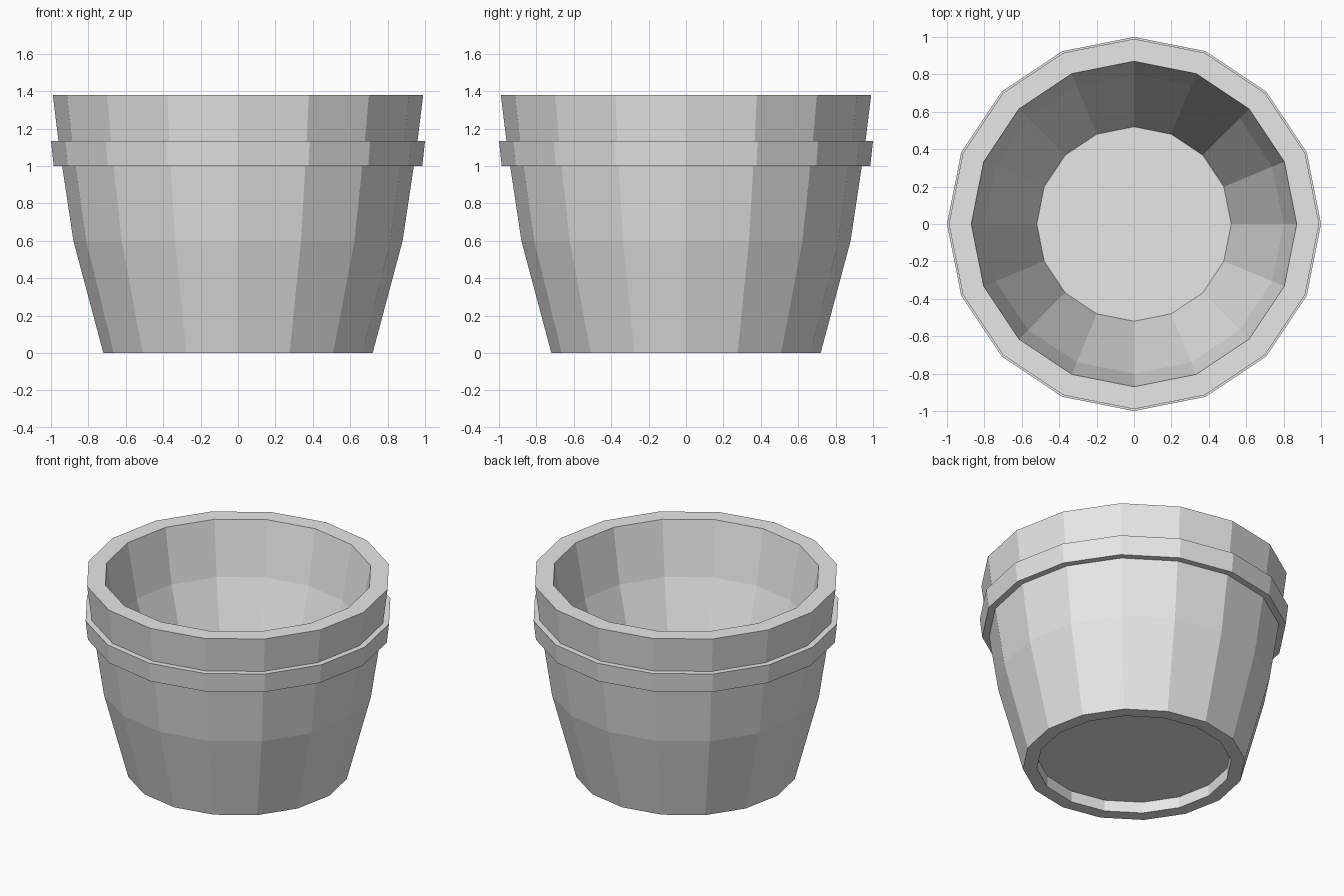
import bpy
import bmesh
from math import cos, sin, tau

SIDES = 16

cube = bpy.data.objects.get("Cube")
if cube:
    bpy.data.objects.remove(cube, do_unlink=True)

# Plain clay colour
clay = bpy.data.materials.new("plain_grey")
clay.use_nodes = True
grey = (0.8, 0.8, 0.8, 1)
clay.diffuse_color = grey
clay.node_tree.nodes["Principled BSDF"].inputs["Base Color"].default_value = grey


def lathe(name, profile, material):
    """Turn (radius, height) points into a flat-sided solid capped at both ends."""
    bm = bmesh.new()
    rings = []
    for r, z in profile:
        rings.append([bm.verts.new((r * cos(tau * i / SIDES), r * sin(tau * i / SIDES), z))
                      for i in range(SIDES)])
    for low, high in zip(rings, rings[1:]):
        for i in range(SIDES):
            j = (i + 1) % SIDES
            bm.faces.new((low[i], low[j], high[j], high[i]))
    bm.faces.new(rings[0][::-1])
    bm.faces.new(rings[-1])
    bmesh.ops.recalc_face_normals(bm, faces=bm.faces)
    mesh = bpy.data.meshes.new(name)
    bm.to_mesh(mesh)
    bm.free()
    mesh.materials.append(material)
    obj = bpy.data.objects.new(name, mesh)
    bpy.context.collection.objects.link(obj)
    return obj


underside = [(0.63, 0.08), (0.63, 0), (0.72, 0)]
outer_wall = [(0.88, 0.6), (0.94, 1.0)]
collar = [(0.985, 1.0), (1.0, 1.135), (0.96, 1.135)]
rim = [(0.99, 1.38), (0.87, 1.38)]
inside = [(0.80, 1.0), (0.52, 0.13)]

lathe("flower_pot", underside + outer_wall + collar + rim + inside, clay)
